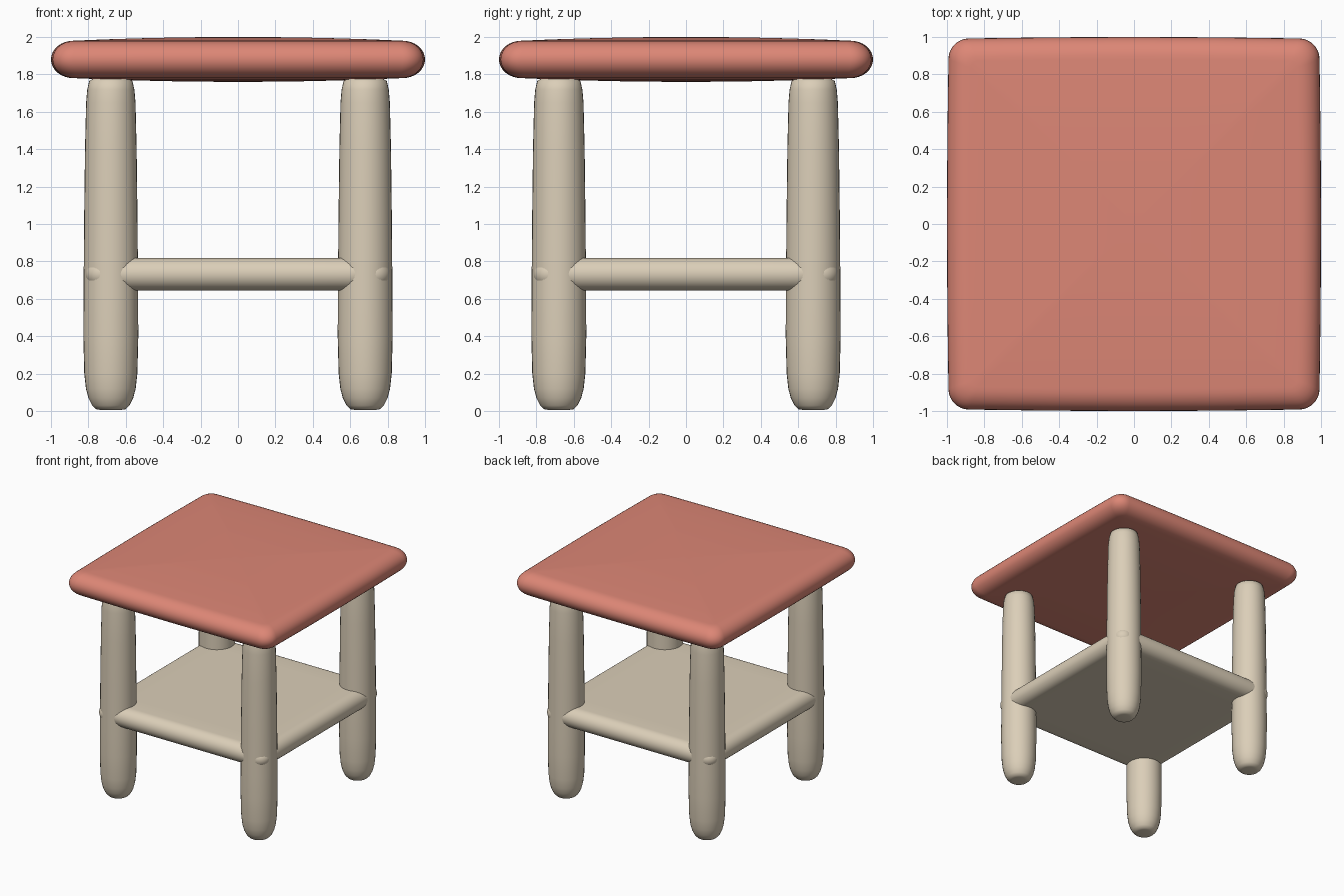
import bpy, bmesh, math

cube = bpy.data.objects.get("Cube")
if cube:
    bpy.data.objects.remove(cube, do_unlink=True)


def material(name, rgb):
    m = bpy.data.materials.new(name)
    m.use_nodes = True
    m.diffuse_color = (*rgb, 1)
    m.node_tree.nodes["Principled BSDF"].inputs["Base Color"].default_value = (*rgb, 1)
    return m


coral = material("coral", (0.72, 0.24, 0.18))
wood = material("pale wood", (0.71, 0.62, 0.48))


def rounded_square(half, radius, bow=0, steps=8):
    """Outline of a square with rounded corners and slightly bowed sides."""
    pts = []
    for q in range(4):
        for i in range(steps + 1):
            a = math.pi / 2 * (q + i / steps)
            cx = math.copysign(half - radius, math.cos(math.pi / 2 * (q + 0.5)))
            cy = math.copysign(half - radius, math.sin(math.pi / 2 * (q + 0.5)))
            pts.append((cx + radius * math.cos(a), cy + radius * math.sin(a)))
        # points along the straight side to the next corner
        a = math.pi / 2 * (q + 1)
        for t in (-0.5, 0, 0.5):
            out, along = half + bow * (1 - t * t), -t * (half - radius)
            along = t * (half - radius)
            pts.append((out * math.cos(a) - along * math.sin(a),
                        out * math.sin(a) + along * math.cos(a)))
    return pts


def circle(radius, steps=32):
    return [(radius * math.cos(2 * math.pi * i / steps),
             radius * math.sin(2 * math.pi * i / steps)) for i in range(steps)]


def loft(name, rings, mat, location):
    """Skin a stack of (outline, height) rings and cap both ends."""
    bm = bmesh.new()
    loops = [[bm.verts.new((x, y, z)) for x, y in pts] for pts, z in rings]
    for low, high in zip(loops, loops[1:]):
        for i in range(len(low)):
            j = (i + 1) % len(low)
            bm.faces.new((low[i], low[j], high[j], high[i]))
    bm.faces.new(loops[0][::-1])
    bm.faces.new(loops[-1])
    mesh = bpy.data.meshes.new(name)
    bm.to_mesh(mesh)
    bm.free()
    mesh.materials.append(mat)
    obj = bpy.data.objects.new(name, mesh)
    bpy.context.collection.objects.link(obj)
    obj.location = location
    for p in mesh.polygons:
        p.use_smooth = True
    return obj


def slab(name, half, thick, corner, edge, bow, dome, mat, z):
    """Board with a rounded rim and optionally domed faces."""
    rings = []
    for i in range(-8, 9):
        a = math.pi / 2 * i / 8
        inset = edge * (1 - math.cos(a))
        radius = max(corner - inset * 0.6, 0.03)
        rings.append((rounded_square(half - bow - inset, radius, bow), thick * math.sin(a)))
    # shrinking rings carry the gentle swell to the middle
    for s in (0.8, 0.6, 0.4, 0.2, 0.05):
        pts = rounded_square((half - edge) * s, 0.04 * s)
        h = thick + dome * (1 - s * s)
        rings.append((pts, h))
        rings.insert(0, (pts, -h))
    return loft(name, rings, mat, (0, 0, z))


# Cushioned seat and lower shelf
slab("seat", 1.0, 0.1, 0.11, 0.12, 0.008, 0.02, coral, 1.88)
slab("shelf", 0.815, 0.0875, 0.09, 0.09, 0, 0, wood, 0.732)

# Four tapered round legs with soft ends
leg_profile = [(0.055, 0.006), (0.08, 0.01), (0.1, 0.03), (0.12, 0.07), (0.133, 0.12),
               (0.142, 0.2), (0.147, 0.4), (0.146, 0.6), (0.143, 1.0), (0.138, 1.4),
               (0.132, 1.65), (0.126, 1.72), (0.115, 1.765), (0.08, 1.785)]
for side, x in (("right", -0.68), ("left", 0.68)):
    for end, y in (("front", -0.68), ("back", 0.68)):
        loft(f"{end}_{side}_leg", [(circle(r), z) for r, z in leg_profile], wood, (x, y, 0))
